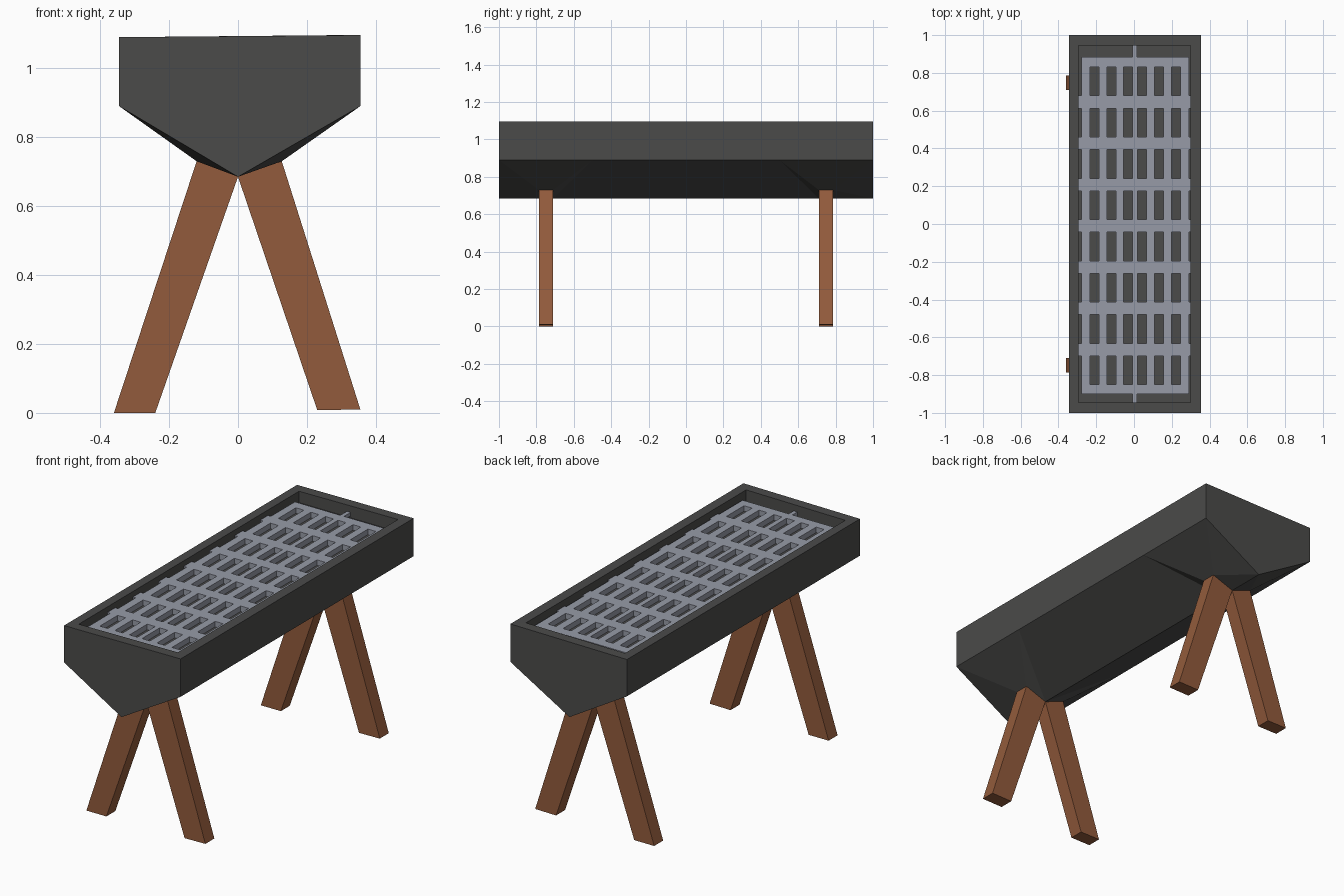
import bpy, bmesh

if "Cube" in bpy.data.objects:
    bpy.data.objects.remove(bpy.data.objects["Cube"])

XL, XR = -0.345, 0.355          # trough side planes
LEG_IN, LEG_OUT = 0.71, 0.787   # leg thickness range along y
RIDGE, LOW, FLOOR = 0.685, 0.89, 1.028


def material(name, rgb):
    m = bpy.data.materials.new(name)
    m.diffuse_color = (*rgb, 1)
    m.use_nodes = True
    m.node_tree.nodes["Principled BSDF"].inputs["Base Color"].default_value = m.diffuse_color
    return m


def finish(bm, name, mat):
    bmesh.ops.recalc_face_normals(bm, faces=bm.faces)
    me = bpy.data.meshes.new(name)
    bm.to_mesh(me)
    bm.free()
    me.materials.append(mat)
    ob = bpy.data.objects.new(name, me)
    bpy.context.collection.objects.link(ob)
    return ob


def face_maker(bm):
    cache = {}

    def add(*pts):
        vs = []
        for p in pts:
            key = tuple(round(c, 4) for c in p)
            if key not in cache:
                cache[key] = bm.verts.new(key)
            vs.append(cache[key])
        return bm.faces.new(vs)
    return add


dark = material("dark_iron", (0.07, 0.07, 0.068))
wood = material("wood", (0.29, 0.105, 0.045))
steel = material("steel", (0.31, 0.33, 0.39))

# Trough: pointed-bottom body drawn out to meet the tops of the legs
bm = bmesh.new()
add = face_maker(bm)
for x, top, leg in ((XL, 1.09, -0.12), (XR, 1.096, 0.127)):
    inner = -0.295 if x < 0 else 0.3
    add((x, -1, top), (x, 1, top), (x, 1, LOW), (x, 0.5, LOW), (x, -0.5, LOW), (x, -1, LOW))
    # middle of the sloping underside
    add((x, -0.5, LOW), (x, 0.5, LOW), (0, LEG_IN, RIDGE), (0, -LEG_IN, RIDGE))
    # long rim and inner wall
    add((x, -1, top), (x, 1, top), (inner, 0.945, top), (inner, -0.945, top))
    add((inner, 0.945, top), (inner, -0.945, top), (inner, -0.945, FLOOR), (inner, 0.945, FLOOR))
    for e in (-1, 1):
        low, mid = (x, e, LOW), (x, e * 0.5, LOW)
        tip, r_out, r_in = (0, e, RIDGE), (0, e * LEG_OUT, RIDGE), (0, e * LEG_IN, RIDGE)
        l_out, l_in = (leg, e * LEG_OUT, 0.73), (leg, e * LEG_IN, 0.73)
        add(low, tip, l_out)
        add(tip, r_out, l_out)
        add(low, l_out, l_in)
        add(low, l_in, mid)
        add(mid, l_in, r_in)
        add(r_out, r_in, l_in, l_out)
for e in (-1, 1):
    add((XL, e, 1.09), (XR, e, 1.096), (XR, e, LOW), (0, e, RIDGE), (XL, e, LOW))
    a, b = (-0.295, e * 0.945, 1.09), (0.3, e * 0.945, 1.096)
    add((XL, e, 1.09), (XR, e, 1.096), b, a)
    add(a, b, (0.3, e * 0.945, FLOOR), (-0.295, e * 0.945, FLOOR))
add((-0.295, -0.945, FLOOR), (0.3, -0.945, FLOOR), (0.3, 0.945, FLOOR), (-0.295, 0.945, FLOOR))
finish(bm, "trough", dark)

# Legs: splayed pairs at both ends
profiles = {
    "left": [(-0.36, 0), (-0.24, 0), (0, RIDGE), (-0.12, 0.73)],
    "right": [(0.23, 0.008), (0.355, 0.01), (0.127, 0.73), (0, RIDGE)],
}
for end, e in (("front", -1), ("back", 1)):
    for side, prof in profiles.items():
        bm = bmesh.new()
        f = bm.faces.new([bm.verts.new((x, e * LEG_IN, z)) for x, z in prof])
        ext = bmesh.ops.extrude_face_region(bm, geom=[f])
        verts = [v for v in ext["geom"] if isinstance(v, bmesh.types.BMVert)]
        bmesh.ops.translate(bm, verts=verts, vec=(0, e * (LEG_OUT - LEG_IN), 0))
        if len(bm.faces) == 5:
            bm.faces.new([bm.verts[i] for i in range(4)])
        finish(bm, f"{end}_{side}_leg", wood)

# Grate: grid of cells with the slots left open, then thickened
xs = [-0.295, -0.278]
for c in (-0.21, -0.12, -0.032, 0.043, 0.133, 0.223):
    xs += [c - 0.024, c + 0.024]
xs += [0.29, 0.3]
ys = [-0.9]
for i in range(8):
    c = -0.775 + i * 0.2186
    ys += [c - 0.076, c + 0.076]
ys.append(0.885)
bm = bmesh.new()
add = face_maker(bm)
for j in range(len(ys) - 1):
    cross_bar = j % 2 == 0
    for i in range(len(xs) - 1):
        edge = i in (0, len(xs) - 2)
        if edge and not (cross_bar and 0 < j < len(ys) - 2):
            continue
        if not cross_bar and not edge and i % 2 == 0:
            continue
        add((xs[i], ys[j], 1.06), (xs[i + 1], ys[j], 1.06),
            (xs[i + 1], ys[j + 1], 1.06), (xs[i], ys[j + 1], 1.06))
grate = finish(bm, "grate", steel)
mod = grate.modifiers.new("thickness", 'SOLIDIFY')
mod.thickness = 0.03
mod.offset = -1

# Support pegs joining the grate to the end walls
for name, y0, y1 in (("front_peg", -0.945, -0.9), ("back_peg", 0.885, 0.945)):
    bm = bmesh.new()
    bmesh.ops.create_cube(bm, size=1)
    bmesh.ops.scale(bm, verts=bm.verts, vec=(0.022, y1 - y0, 0.02))
    bmesh.ops.translate(bm, verts=bm.verts, vec=(0.004, (y0 + y1) / 2, 1.048))
    finish(bm, name, steel)
